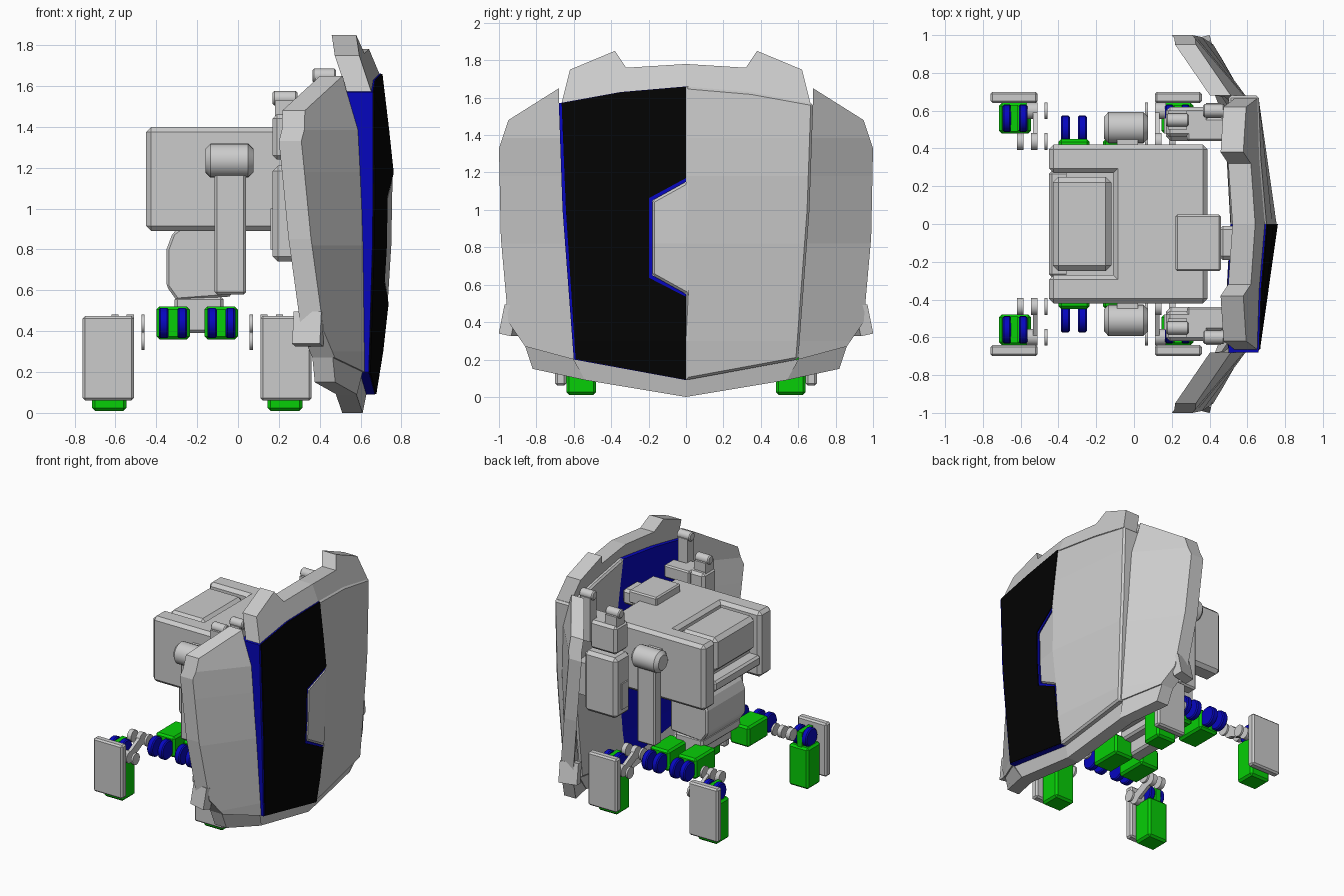
import bpy, bmesh, math
from mathutils import Vector

if "Cube" in bpy.data.objects:
    bpy.data.objects.remove(bpy.data.objects["Cube"], do_unlink=True)


def material(name, r, g, b):
    m = bpy.data.materials.new(name)
    m.use_nodes = True
    m.diffuse_color = (r, g, b, 1)
    m.node_tree.nodes["Principled BSDF"].inputs["Base Color"].default_value = (r, g, b, 1)
    return m


GREY = material("light_grey", 0.6, 0.6, 0.6)
BLUE = material("deep_blue", 0.002, 0.002, 0.53)
GREEN = material("bright_green", 0.002, 0.62, 0.002)
BLACK = material("black", 0.001, 0.001, 0.001)


def finish(name, bm, mat, bevel=0, smooth=False):
    bmesh.ops.recalc_face_normals(bm, faces=bm.faces)
    mesh = bpy.data.meshes.new(name)
    bm.to_mesh(mesh)
    bm.free()
    mesh.materials.append(mat)
    ob = bpy.data.objects.new(name, mesh)
    bpy.context.collection.objects.link(ob)
    if bevel:
        mod = ob.modifiers.new("bevel", "BEVEL")
        mod.width = bevel
        mod.segments = 1
        mod.limit_method = "ANGLE"
    if smooth:
        bpy.ops.object.select_all(action="DESELECT")
        ob.select_set(True)
        bpy.context.view_layer.objects.active = ob
        bpy.ops.object.shade_smooth_by_angle(angle=math.radians(35))
    return ob


def box(name, xs, ys, zs, mat=GREY, bevel=0.0):
    bm = bmesh.new()
    bmesh.ops.create_cube(bm, size=1)
    for v in bm.verts:
        v.co = [(a + b) / 2 + c * abs(b - a) for c, (a, b) in zip(v.co, (xs, ys, zs))]
    return finish(name, bm, mat, bevel)


def rod(name, xs, y, z, r, mat=GREY, bevel=0.0, sides=24):
    """Cylinder lying along x."""
    bm = bmesh.new()
    bmesh.ops.create_cone(bm, cap_ends=True, segments=sides, radius1=r, radius2=r, depth=abs(xs[1] - xs[0]))
    for v in bm.verts:
        v.co = (sum(xs) / 2 + v.co.z, y + v.co.x, z + v.co.y)
    return finish(name, bm, mat, bevel, True)


def prism(name, points, offset, mat=GREY, bevel=0.0):
    """Flat outline swept along an offset."""
    bm = bmesh.new()
    f = bm.faces.new([bm.verts.new(p) for p in points])
    ext = bmesh.ops.extrude_face_region(bm, geom=[f])["geom"]
    bmesh.ops.translate(bm, vec=offset, verts=[g for g in ext if isinstance(g, bmesh.types.BMVert)])
    return finish(name, bm, mat, bevel)


def bar(name, xs, a, b, w):
    """Flat link between two (y, z) points."""
    a, b = Vector(a), Vector(b)
    n = (b - a).orthogonal().normalized() * w
    return prism(name, [(xs[0], p.x, p.y) for p in (a - n, b - n, b + n, a + n)], (xs[1] - xs[0], 0, 0))


# Shield curvature: depth along the ridge, the seams and the outer rims
def interp(table, z):
    if z <= table[0][0]:
        return table[0][1]
    for (z0, a), (z1, b) in zip(table, table[1:]):
        if z <= z1:
            return a + (b - a) * (z - z0) / (z1 - z0)
    return table[-1][1]


RIDGE = [(.09, .67), (.4, .72), (.8, .75), (1.2, .755), (1.66, .70), (1.85, .62)]
SEAM_X = [(.1, .62), (.2, .64), (.9, .66), (1.57, .66), (1.85, .56)]
SEAM_Y = [(.1, .57), (.2, .60), (1, .66), (1.57, .68)]
WING_IN = [(.1, .58), (.2, .62), (.9, .61), (1.57, .58)]
WING_OUT = [(.1, .40), (.4, .39), (.85, .35), (1.33, .31)]


def front(y, z):
    t = abs(y) / interp(SEAM_Y, z)
    return interp(RIDGE, z) * (1 - t) + interp(SEAM_X, z) * t


def wing_front(y, z):
    s = interp(SEAM_Y, z)
    t = (abs(y) - s) / (1 - s)
    return interp(WING_IN, z) * (1 - t) + interp(WING_OUT, z) * t - .25 * max(0, z - 1.38)


def keel_front(y, z):
    return .61 + .2 * z - .09 * abs(y)


def plate(name, side, outline, depth, thick, mat, lift=0.0, bevel=0.0):
    """Plate cut from a (y, z) outline and bent to a depth function."""
    bm = bmesh.new()
    bm.faces.new([bm.verts.new((0, side * y, z)) for y, z in outline])
    cuts = [((0, 0, z), (0, 0, 1)) for z in (.3, .82, 1.18, 1.385)] + [((0, 0, 0), (0, 1, 0))]
    for co, no in cuts:
        bmesh.ops.bisect_plane(bm, geom=bm.verts[:] + bm.edges[:] + bm.faces[:], plane_co=co, plane_no=no)
    for v in bm.verts:
        v.co.x = depth(v.co.y, v.co.z) + lift
    ext = bmesh.ops.extrude_face_region(bm, geom=bm.faces[:])["geom"]
    for v in (g for g in ext if isinstance(g, bmesh.types.BMVert)):
        v.co.x -= thick
    return finish(name, bm, mat, bevel)


NOTCH = [(0, .55), (.18, .65), (.18, 1.05), (0, 1.15)]
HALF = [(0, 1.66), (.35, 1.63), (.68, 1.57), (.66, 1), (.60, .2), (0, .09)]
plate("shield_grey_half", 1, HALF + [(-y, z) for y, z in NOTCH], front, .16, GREY, bevel=.018)
plate("shield_blue_half", -1, HALF + NOTCH, front, .16, BLUE)
plate("shield_black_face", -1,
      [(0, 1.658), (.35, 1.628), (.665, 1.57), (.642, 1), (.59, .202), (0, .092),
       (0, .535), (.198, .637), (.198, 1.063), (0, 1.17)], front, .008, BLACK, .007)

for side, tag in ((1, "back"), (-1, "front")):
    # Shield frame
    plate("shield_crown_" + tag, side,
          [(0, 1.66), (0, 1.78), (.32, 1.76), (.38, 1.85), (.62, 1.75), (.665, 1.57), (.35, 1.63)],
          front, .12, GREY, -.008)
    plate("shield_keel_" + tag, side, [(0, .09), (.60, .2), (.54, .09), (0, 0)], keel_front, .10, GREY)
    plate("shield_wing_" + tag, side,
          [(.68, 1.65), (.95, 1.48), (1, 1.33), (.99, .85), (.95, .4), (.86, .27), (.60, .2), (.66, 1), (.68, 1.57)],
          wing_front, .11, GREY)
    plate("shield_wing_foot_" + tag, side, [(.60, .2), (.86, .27), (.82, .15), (.54, .09)],
          wing_front, .10, GREY, -.01)
    clip = box("shield_clip_" + tag, (-.07, .07), (-.035, .035), (-.08, .08))
    clip.location = (.345, side * .935, .41)
    clip.rotation_euler = (side * .2, 0, side * .25)

    def ys(a, b):
        return (side * a, side * b)

    # Shield support blocks and hinges
    box("support_block_" + tag, (.17, .45), ys(.44, .62), (.74, 1.21), bevel=.025)
    box("support_inset_" + tag, (.16, .18), ys(.48, .56), (.8, 1.0))
    box("support_head_" + tag, (.17, .40), ys(.46, .62), (1.24, 1.46), bevel=.02)
    box("support_post_" + tag, (.18, .28), ys(.50, .60), (1.45, 1.53))
    rod("hinge_low_" + tag, (.17, .29), side * .55, 1.54, .035, bevel=.008)
    box("hinge_arm_" + tag, (.28, .50), ys(.44, .56), (1.36, 1.46), bevel=.01)
    box("hinge_post_" + tag, (.38, .46), ys(.56, .64), (1.3, 1.64))
    rod("hinge_high_" + tag, (.365, .48), side * .60, 1.65, .035, bevel=.008)
    box("shield_strut_" + tag, (.42, .58), ys(.5, .6), (.85, 1.1))

    # Shoulders, arms and the sides of the body
    rod("shoulder_" + tag, (-.16, .075), side * .51, 1.235, .083, bevel=.025)
    box("shoulder_stub_" + tag, (-.09, .02), ys(.38, .5), (1.18, 1.29))
    box("arm_" + tag, (-.115, .04), ys(.46, .55), (.58, 1.2), bevel=.012)
    box("body_side_" + tag, (-.45, .39), ys(.27, .42), (.89, 1.4), bevel=.025)

# Body
box("body_core", (-.11, .39), (-.38, .38), (.89, 1.4), bevel=.025)
box("body_rear_hatch", (-.43, -.12), (-.25, .25), (1.12, 1.385), bevel=.03)
box("body_rear_lip", (-.45, -.34), (-.28, .28), (.99, 1.07), bevel=.015)
box("body_floor", (-.36, -.1), (-.3, .3), (.93, 1.15))
box("top_box", (.22, .46), (-.25, .05), (1.36, 1.46), bevel=.01)
box("top_box_link", (.45, .56), (-.19, -.01), (1.3, 1.42), bevel=.02)
prism("torso", [(x, -.24, z) for x, z in (
    (-.03, .57), (-.30, .55), (-.35, .62), (-.35, .80), (-.32, .88), (-.25, .93), (-.03, .93))],
    (0, .48, 0), bevel=.012)
box("pelvis", (-.31, -.07), (-.24, .24), (.49, .57), bevel=.015)
box("pelvis_column", (-.25, -.14), (-.24, .24), (.39, .54), bevel=.015)

# Four legs, mirrored about the pelvis
HIP_X = -.2
for sx, end in ((1, "left"), (-1, "right")):
    for sy, tag in ((1, "back"), (-1, "front")):
        label = "_" + tag + "_" + end

        def xs(a, b):
            return (HIP_X + sx * a, HIP_X + sx * b)

        def ys(a, b):
            return (sy * a, sy * b)

        box("thigh" + label, xs(.035, .20), ys(.2, .45), (.36, .52), GREEN, .015)
        box("shin" + label, xs(.345, .515), ys(.48, .64), (.01, .33), GREEN, .015)
        box("knee_core" + label, xs(.415, .455), ys(.49, .63), (.3, .44), GREEN)
        for i in (0, 1):
            rod("thigh_disc" + label, xs(.05 + .09 * i, .097 + .09 * i), sy * .5, .44, .074, BLUE, .008)
            rod("knee_disc" + label, xs(.365 + .085 * i, .41 + .085 * i), sy * .56, .385, .072, BLUE, .008)
            rod("link_pin" + label, xs(.31 + .075 * i, .345 + .075 * i), sy * .437, .435, .046)
        rod("link_cap" + label, xs(.257, .273), sy * .437, .435, .046)
        rod("link_cap_low" + label, xs(.257, .273), sy * .60, .352, .044)
        bar("link_bar" + label, xs(.31, .335), (sy * .437, .435), (sy * .60, .352), .034)
        rod("link_pin_low" + label, xs(.31, .37), sy * .60, .352, .044)
        box("shin_guard" + label, xs(.31, .56), ys(.64, .70), (.06, .475), bevel=.012)
